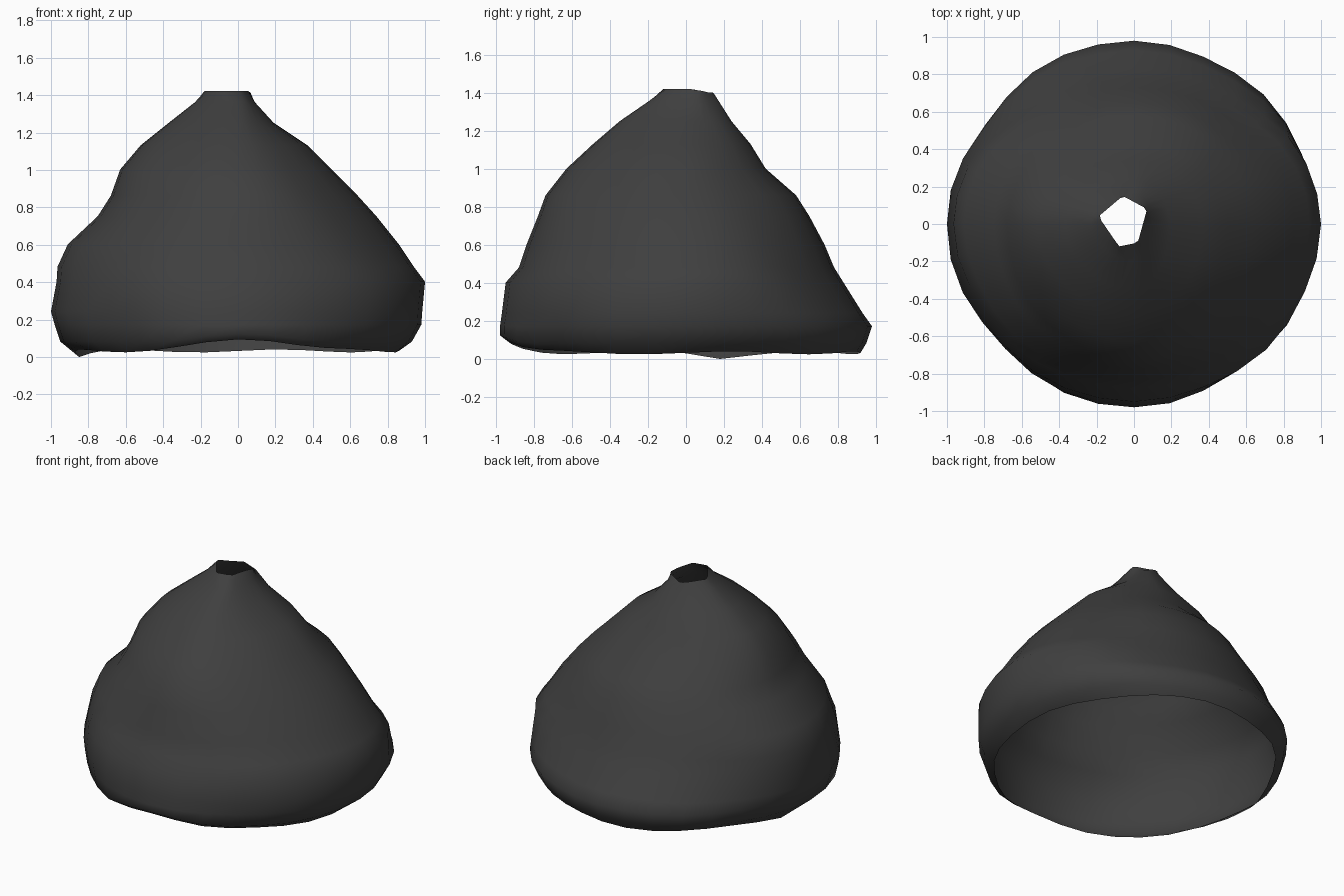
import bpy, bmesh
from math import sin, cos, pi, radians, exp, atan2, hypot

cube = bpy.data.objects.get("Cube")
if cube:
    bpy.data.objects.remove(cube, do_unlink=True)

SEGMENTS = 32

# Height, then reach towards left (+x), right (-x), back (+y), front (-y)
LEVELS = [
    (0.00, 0.86, 0.87, 0.92, 0.94),
    (0.08, 0.93, 0.95, 0.95, 0.98),
    (0.17, 0.98, 0.98, 0.98, 0.98),
    (0.24, 0.985, 1.0, 0.93, 0.97),
    (0.40, 1.0, 0.97, 0.83, 0.95),
    (0.48, 0.94, 0.965, 0.78, 0.88),
    (0.60, 0.86, 0.91, 0.73, 0.84),
    (0.75, 0.74, 0.75, 0.65, 0.78),
    (0.86, 0.64, 0.68, 0.58, 0.74),
    (1.00, 0.50, 0.63, 0.42, 0.63),
    (1.13, 0.37, 0.52, 0.34, 0.49),
    (1.25, 0.19, 0.37, 0.24, 0.35),
    (1.36, 0.09, 0.23, 0.17, 0.19),
]
NECK = [(0.07, 0.08), (-0.06, 0.15), (-0.19, 0.04), (-0.08, -0.12), (0.02, -0.1)]
NECK_CENTRE = (-0.05, 0.02)


def bump(angle, centre, width):
    d = (angle - radians(centre) + pi) % (2 * pi) - pi
    return exp(-(d / width) ** 2)


def hem_height(a):
    # Uneven hem, arched up at the front
    return (0.03 + 0.008 * sin(6 * a) + 0.065 * bump(a, 275, 0.4)
            - 0.026 * bump(a, 167, 0.15))


def shell_point(level, a):
    z, left, right, back, front = level
    x = cos(a) * (left if cos(a) > 0 else right)
    y = sin(a) * (back if sin(a) > 0 else front)
    # Shallow drape folds between the four sides
    fold = 1 - 0.03 * sin(2 * a) ** 2 * (0.5 + 0.5 * sin(5 * a + 6 * z))
    hem = hem_height(a)
    return x * fold, y * fold, hem if z == 0 else max(z, hem + 0.03)


def neck_point(a):
    # Where a ray from the neck centre meets the five-sided opening
    cx, cy = NECK_CENTRE
    pts = [(x - cx, y - cy) for x, y in NECK]
    dx, dy = cos(a), sin(a)
    for (px, py), (qx, qy) in zip(pts, pts[1:] + pts[:1]):
        ex, ey = qx - px, qy - py
        den = dx * ey - dy * ex
        if abs(den) < 1e-9:
            continue
        t = (px * ey - py * ex) / den
        s = (px * dy - py * dx) / den
        if t > 0 and -1e-6 <= s <= 1 + 1e-6:
            return cx + dx * t, cy + dy * t, 1.42 - 0.02 * max(0, dy)
    return cx, cy, 1.42


# Dark cloth colour
cloth = bpy.data.materials.new("dark_grey_cloth")
cloth.use_nodes = True
colour = (0.05, 0.05, 0.05, 1)
cloth.diffuse_color = colour
shader = cloth.node_tree.nodes["Principled BSDF"]
shader.inputs["Base Color"].default_value = colour
shader.inputs["Roughness"].default_value = 0.9

# Draped cape: one open shell lofted from hem to neck
bm = bmesh.new()
angles = [2 * pi * i / SEGMENTS for i in range(SEGMENTS)]
rings = [[bm.verts.new(shell_point(level, a)) for a in angles] for level in LEVELS]
rings.append([bm.verts.new(neck_point(a)) for a in angles])
for low, high in zip(rings, rings[1:]):
    for i in range(SEGMENTS):
        j = (i + 1) % SEGMENTS
        bm.faces.new((low[i], low[j], high[j], high[i]))

# Rest the lowest point of the hem on the ground
lowest = min(v.co.z for v in bm.verts)
for v in bm.verts:
    v.co.z -= lowest

mesh = bpy.data.meshes.new("cape")
bm.to_mesh(mesh)
bm.free()
mesh.materials.append(cloth)
cape = bpy.data.objects.new("cape", mesh)
bpy.context.collection.objects.link(cape)
for polygon in mesh.polygons:
    polygon.use_smooth = True
